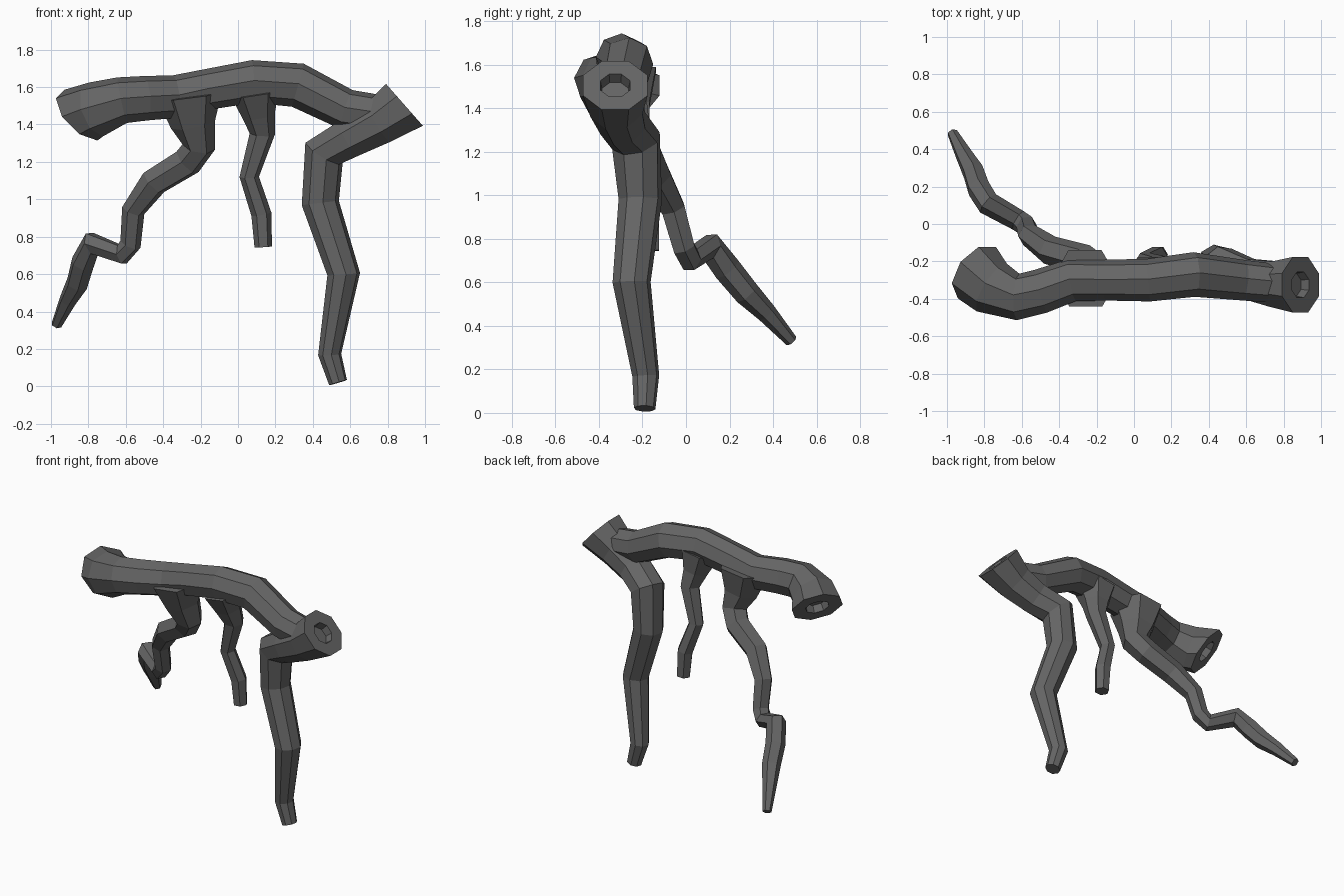
import bpy, bmesh, math
from mathutils import Vector

cube = bpy.data.objects.get("Cube")
if cube:
    bpy.data.objects.remove(cube)

bark = bpy.data.materials.new("dark grey bark")
bark.use_nodes = True
color = (0.13, 0.13, 0.13, 1)
bark.diffuse_color = color
bark.node_tree.nodes["Principled BSDF"].inputs["Base Color"].default_value = color


def limb(name, path, sides, start=None, end=None):
    """Flat-sided tube along (x, y, z, radius) points.
    A start or end normal tilts that end and hollows a small recess in it."""
    pts = [Vector(p[:3]) for p in path]
    radii = [p[3] * 1.04 for p in path]
    n = len(pts)
    steps = [(b - a).normalized() for a, b in zip(pts, pts[1:])]
    tangents = [steps[0]] + [(a + b).normalized() for a, b in zip(steps, steps[1:])] + [steps[-1]]
    if start:
        tangents[0] = -Vector(start).normalized()
    if end:
        tangents[-1] = Vector(end).normalized()
    bm = bmesh.new()
    rings = []
    u = Vector((0, 1, 0))
    for p, t, r in zip(pts, tangents, radii):
        u = (u - t * u.dot(t)).normalized()
        v = t.cross(u)
        ring = []
        for i in range(sides):
            a = 2 * math.pi * (i + 0.5) / sides
            ring.append(bm.verts.new(p + (u * math.cos(a) + v * math.sin(a)) * r))
        rings.append(ring)
    for a, b in zip(rings, rings[1:]):
        for i in range(sides):
            j = (i + 1) % sides
            bm.faces.new((a[i], a[j], b[j], b[i]))
    caps = [(bm.faces.new(rings[0][::-1]), start, radii[0], tangents[0]),
            (bm.faces.new(rings[-1]), end, radii[-1], -tangents[-1])]
    bm.normal_update()
    # Hollow core in broken ends
    for face, hollow, r, inward in caps:
        if hollow:
            bmesh.ops.inset_region(bm, faces=[face], thickness=r * 0.54)
            bmesh.ops.inset_region(bm, faces=[face], thickness=r * 0.05)
            bmesh.ops.translate(bm, verts=face.verts, vec=inward * 0.05)
    bmesh.ops.recalc_face_normals(bm, faces=bm.faces)
    mesh = bpy.data.meshes.new(name)
    bm.to_mesh(mesh)
    bm.free()
    mesh.materials.append(bark)
    obj = bpy.data.objects.new(name, mesh)
    bpy.context.collection.objects.link(obj)
    return obj


# Arched trunk with a broken end curling backward
limb("trunk", [
    (-.84, -.26, 1.45, .165), (-.76, -.34, 1.48, .145), (-.62, -.39, 1.53, .12),
    (-.5, -.36, 1.54, .115), (-.33, -.3, 1.55, .11), (-.15, -.3, 1.59, .105),
    (.08, -.3, 1.63, .11), (.32, -.27, 1.61, .115), (.58, -.3, 1.48, .105),
    (.78, -.32, 1.45, .1)], 8, start=(-.62, .49, -.61))

# Stump end that bends down into the long support limb
limb("long_limb", [
    (.89, -.325, 1.505, .155), (.75, -.32, 1.41, .125), (.6, -.29, 1.33, .11),
    (.46, -.23, 1.25, .112), (.44, -.21, .98, .097), (.565, -.25, .6, .085),
    (.49, -.185, .17, .06), (.535, -.19, .02, .048)], 8, start=(.75, 0, .66))

# Short hanging limb
limb("short_limb", [
    (.09, -.29, 1.58, .13), (.11, -.26, 1.45, .085), (.13, -.23, 1.35, .065),
    (.06, -.2, 1.12, .05), (.125, -.17, .92, .052), (.135, -.165, .745, .045)], 6)

# Crooked limb reaching backward
limb("crooked_limb", [
    (-.26, -.29, 1.56, .17), (-.24, -.27, 1.4, .115), (-.21, -.24, 1.28, .085),
    (-.27, -.19, 1.2, .08), (-.45, -.14, 1.09, .075), (-.56, -.06, .94, .06),
    (-.575, -.01, .76, .055), (-.62, .02, .705, .055), (-.78, .11, .765, .062),
    (-.83, .19, .66, .062), (-.86, .28, .55, .058), (-.91, .37, .46, .045),
    (-.97, .485, .33, .028)], 6)
